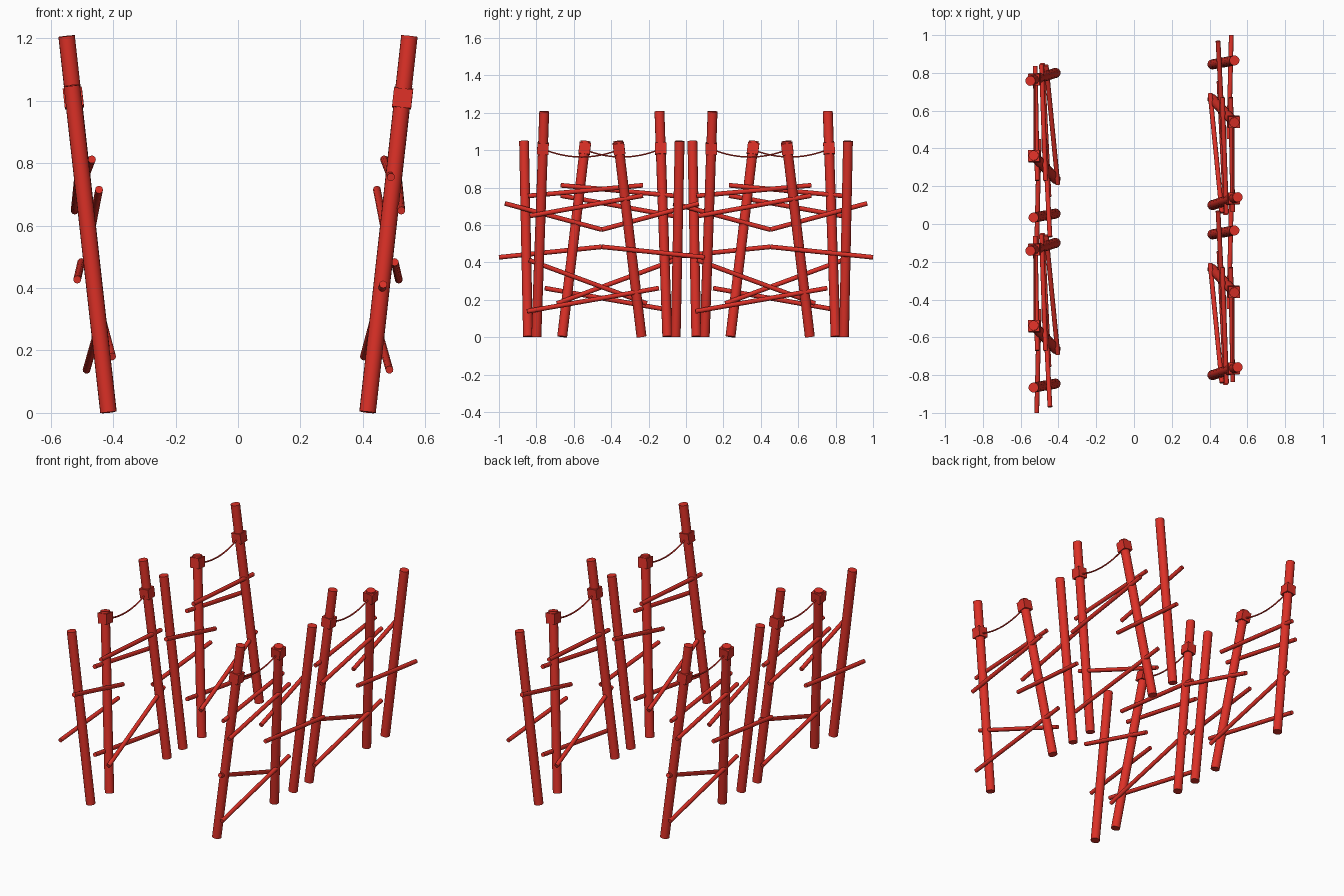
import bpy, math
from mathutils import Vector, Matrix

if "Cube" in bpy.data.objects:
    bpy.data.objects.remove(bpy.data.objects["Cube"])

red = bpy.data.materials.new("red_paint")
red.diffuse_color = (0.72, 0.03, 0.02, 1)
red.use_nodes = True
red.node_tree.nodes["Principled BSDF"].inputs["Base Color"].default_value = red.diffuse_color


def finish(obj, name, smooth=True):
    obj.name = name
    obj.data.materials.append(red)
    if smooth:
        bpy.ops.object.shade_smooth_by_angle(angle=math.radians(40))
    return obj


def pole(name, a, b, radius, sides=16):
    a, b = Vector(a), Vector(b)
    d = b - a
    bpy.ops.mesh.primitive_cylinder_add(
        vertices=sides, radius=radius, depth=d.length, location=(a + b) / 2,
        rotation=d.to_track_quat('Z', 'Y').to_euler())
    return finish(bpy.context.object, name)


def block(name, a, b, z, size):
    # Cube threaded on a post, tilted with it
    a, b = Vector(a), Vector(b)
    d = b - a
    bpy.ops.mesh.primitive_cube_add(
        size=size, location=a + d * (z / d.z),
        rotation=(-math.atan2(d.y, d.z), math.atan2(d.x, d.z), 0))
    return finish(bpy.context.object, name, False)


def rope(name, a, b, sag, radius):
    a, b = Vector(a), Vector(b)
    curve = bpy.data.curves.new(name, 'CURVE')
    curve.dimensions = '3D'
    curve.bevel_depth = radius
    curve.bevel_resolution = 1
    n = 12
    line = curve.splines.new('POLY')
    line.points.add(n)
    for i, p in enumerate(line.points):
        t = i / n
        p.co = (*(a.lerp(b, t) - Vector((0, 0, 4 * sag * t * (1 - t)))), 1)
    obj = bpy.data.objects.new(name, curve)
    bpy.context.collection.objects.link(obj)
    curve.materials.append(red)
    return obj


# Leaning posts: foot and top
posts = {
    "plain_post": ((0.415, 0.845, 0.003), (0.532, 0.866, 1.048)),
    "tall_post": ((0.415, 0.10, 0.003), (0.549, 0.142, 1.207)),
    "slanted_post": ((0.415, 0.662, 0.003), (0.532, 0.537, 1.048)),
}
# Thin cross rails: start and end
rails = {
    "low_rail": ((0.485, 0.05, 0.138), (0.45, 0.755, 0.262)),
    "diagonal_rail": ((0.465, 0.06, 0.412), (0.403, 0.69, 0.18)),
    "upper_rail": ((0.523, 0.065, 0.648), (0.512, 0.67, 0.757)),
    "top_rail": ((0.49, 0.055, 0.755), (0.468, 0.67, 0.812)),
    "plain_post_low_rail": ((0.502, 0.45, 0.483), (0.515, 1.0, 0.427)),
    "plain_post_high_rail": ((0.472, 0.45, 0.575), (0.445, 0.968, 0.715)),
}

# One fence section
section = [pole(n, a, b, 0.0265) for n, (a, b) in posts.items()]
section += [pole(n, a, b, 0.0125, 12) for n, (a, b) in rails.items()]
section += [block(n.replace("post", "block"), *posts[n], 1.005, 0.061)
            for n in ("tall_post", "slanted_post")]
section.append(rope("hanging_rope", (0.527, 0.15, 1.0), (0.527, 0.535, 1.0), 0.037, 0.0045))
bpy.context.view_layer.update()

# Repeat the section along the side, then turn both round to the other side
shift = Matrix.Translation((0, -0.9, 0))
turn = Matrix.Rotation(math.pi, 4, 'Z')
for suffix, m in (("right_front", shift), ("left_front", turn), ("left_back", turn @ shift)):
    for obj in section:
        copy = obj.copy()
        copy.name = obj.name + "_" + suffix
        copy.matrix_world = m @ obj.matrix_world
        bpy.context.collection.objects.link(copy)
